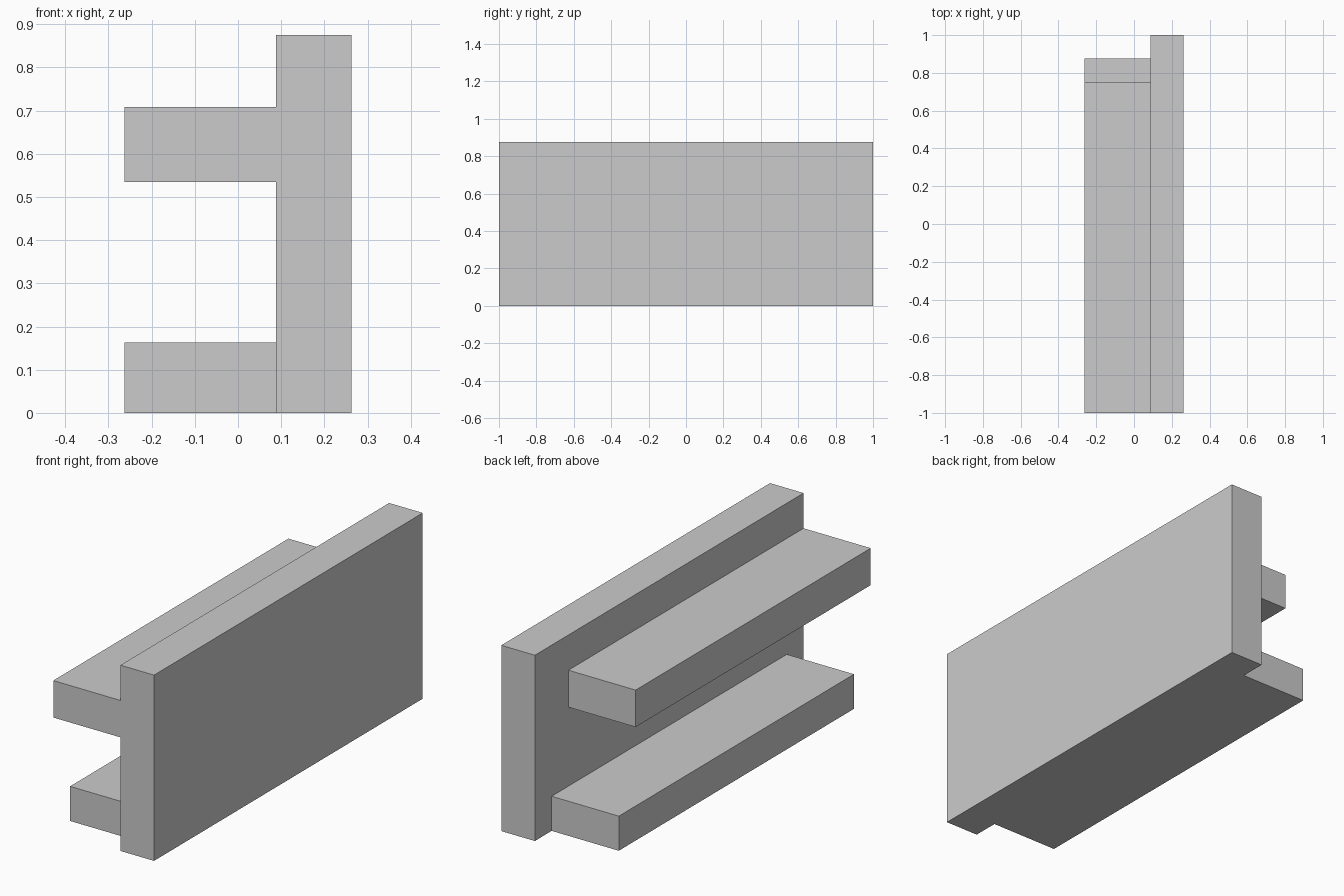
import bpy
import bmesh
from mathutils import Vector

cube = bpy.data.objects.get("Cube")
if cube:
    bpy.data.objects.remove(cube, do_unlink=True)

# Single plain grey material
grey = bpy.data.materials.new("plain_grey")
grey.use_nodes = True
colour = (0.6, 0.6, 0.6, 1.0)
grey.diffuse_color = colour
grey.node_tree.nodes["Principled BSDF"].inputs["Base Color"].default_value = colour


def box(name, low, high):
    """Add a flat-shaded box between two opposite corners."""
    low, high = Vector(low), Vector(high)
    bm = bmesh.new()
    bmesh.ops.create_cube(bm, size=1)
    bmesh.ops.scale(bm, vec=high - low, verts=bm.verts)
    mesh = bpy.data.meshes.new(name)
    bm.to_mesh(mesh)
    bm.free()
    mesh.materials.append(grey)
    obj = bpy.data.objects.new(name, mesh)
    obj.location = (low + high) / 2
    bpy.context.collection.objects.link(obj)
    return obj


outer = 0.2625   # half of the total width
joint = 0.0875   # where the shelves meet the panel

# Upright panel
box("back_panel", (joint, -1, 0), (outer, 1, 0.875))

# Upper shelf, flush with the front end of the panel
box("upper_shelf", (-outer, -1, 0.535), (joint, 0.75, 0.709))

# Lower shelf, centred along the panel
box("lower_shelf", (-outer, -0.875, 0), (joint, 0.875, 0.163))
